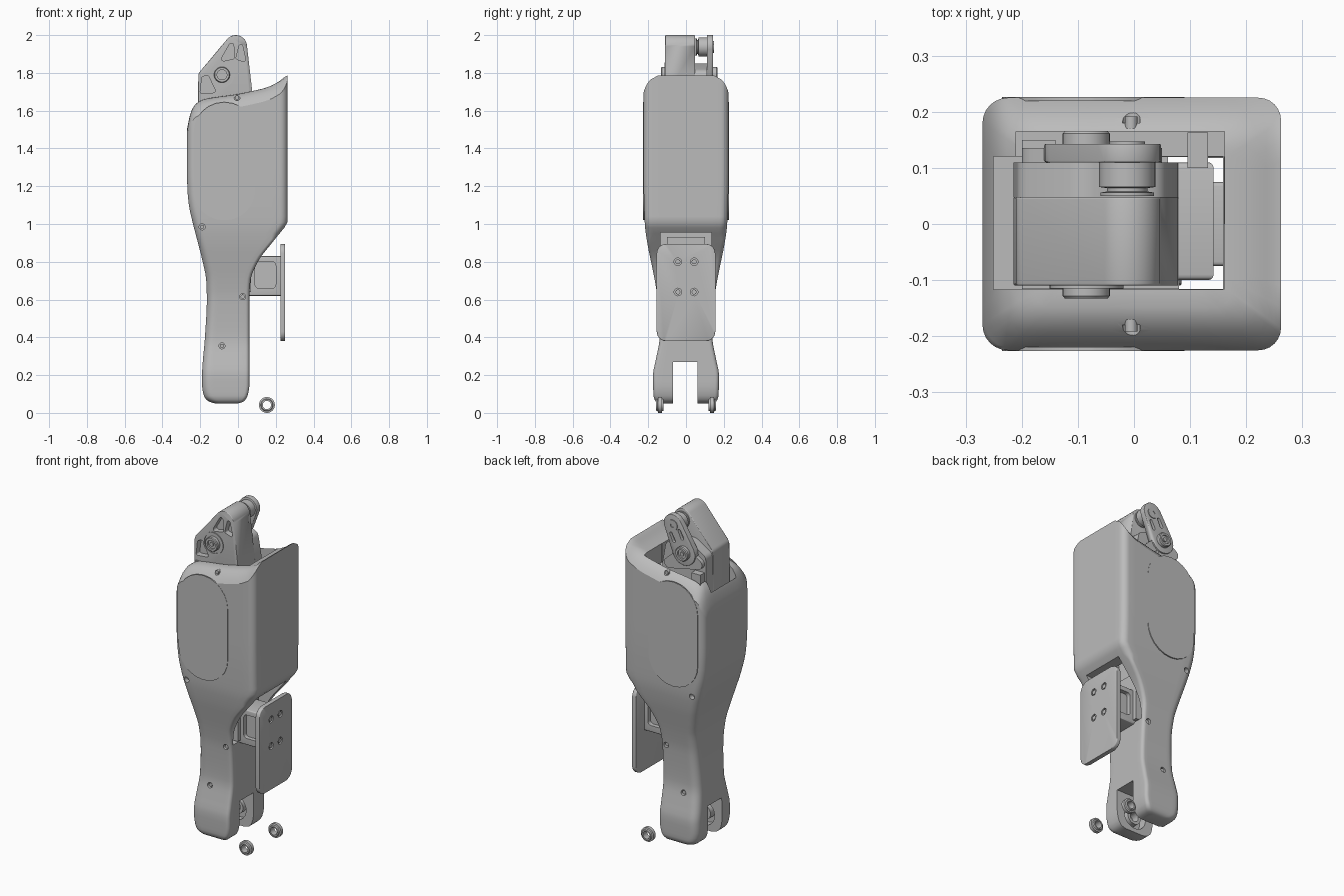
import bpy, bmesh, math
from mathutils.geometry import convex_hull_2d

if "Cube" in bpy.data.objects:
    bpy.data.objects.remove(bpy.data.objects["Cube"])

grey = bpy.data.materials.new("plain_grey")
grey.use_nodes = True
grey.diffuse_color = (0.5, 0.5, 0.5, 1)
grey.node_tree.nodes["Principled BSDF"].inputs["Base Color"].default_value = (0.5, 0.5, 0.5, 1)


def finish(name, bm):
    bmesh.ops.remove_doubles(bm, verts=bm.verts, dist=1e-5)
    bmesh.ops.recalc_face_normals(bm, faces=bm.faces)
    mesh = bpy.data.meshes.new(name)
    bm.to_mesh(mesh)
    bm.free()
    mesh.materials.append(grey)
    obj = bpy.data.objects.new(name, mesh)
    bpy.context.collection.objects.link(obj)
    return obj


def bridge(bm, rings, closed=False):
    pairs = list(zip(rings, rings[1:]))
    if closed:
        pairs.append((rings[-1], rings[0]))
    for a, b in pairs:
        n = len(a)
        for i in range(n):
            j = (i + 1) % n
            bm.faces.new((a[i], a[j], b[j], b[i]))


def prism(name, circles, lo, hi, axis="y", bevel=0):
    """Convex hull of circles (u, v, radius), extruded along an axis."""
    pts = []
    for u, v, r in circles:
        for k in range(24 if r else 1):
            a = math.tau * k / 24
            pts.append((u + r * math.cos(a), v + r * math.sin(a)))
    outline = [pts[i] for i in convex_hull_2d(pts)]
    place = (lambda u, v, d: (u, d, v)) if axis == "y" else (lambda u, v, d: (d, u, v))
    bm = bmesh.new()
    rings = [[bm.verts.new(place(u, v, d)) for u, v in outline] for d in (lo, hi)]
    bridge(bm, rings)
    caps = [bm.faces.new(r) for r in rings]
    if bevel:
        rim = list({e for f in caps for e in f.edges})
        bmesh.ops.bevel(bm, geom=rim, offset=bevel, segments=3, affect="EDGES", profile=0.5)
    return finish(name, bm)


def box(name, x, y, z, bevel=0):
    return prism(name, [(u, v, 0) for u in x for v in z], *y, bevel=bevel)


def rounded(u, v, r):
    """Corner circles of a rounded rectangle."""
    return [(a, b, r) for a in (u[0] + r, u[1] - r) for b in (v[0] + r, v[1] - r)]


def lathe(name, x, z, profile, ring=False):
    """Spin (radius, y) points about an axis parallel to y."""
    bm = bmesh.new()
    n = 32
    rings = [[bm.verts.new((x + r * math.cos(math.tau * k / n), y, z + r * math.sin(math.tau * k / n)))
              for k in range(n)] for r, y in profile]
    bridge(bm, rings, ring)
    if not ring:
        bm.faces.new(rings[0])
        bm.faces.new(rings[-1])
    return finish(name, bm)


def cut(obj, *cutters):
    for c in cutters:
        c.hide_render = True
        mod = obj.modifiers.new("cut", "BOOLEAN")
        mod.operation, mod.solver, mod.object = "DIFFERENCE", "EXACT", c
        with bpy.context.temp_override(object=obj, active_object=obj):
            bpy.ops.object.modifier_apply(modifier=mod.name)
        bpy.data.objects.remove(c)


def smooth_curve(table):
    """Monotone cubic through rows of (t, value)."""
    t, v = zip(*table)
    s = [(v[i + 1] - v[i]) / (t[i + 1] - t[i]) for i in range(len(t) - 1)]
    m = [s[0]] + [2 * a * b / (a + b) if a * b > 0 else 0 for a, b in zip(s, s[1:])] + [s[-1]]

    def value(q):
        q = min(max(q, t[0]), t[-1])
        i = max(k for k in range(len(s)) if t[k] <= q)
        h = t[i + 1] - t[i]
        p = (q - t[i]) / h
        return (v[i] * (1 + 2 * p) * (1 - p) ** 2 + v[i + 1] * p * p * (3 - 2 * p)
                + h * (m[i] * p * (1 - p) ** 2 - m[i + 1] * p * p * (1 - p)))
    return value


# Shell outline: left edge, right edge, half depth by height, and the top rim
LEFT = smooth_curve([(.05, -.12), (.06, -.155), (.09, -.18), (.14, -.19), (.2, -.19), (.4, -.175),
                     (.6, -.165), (.7, -.168), (.8, -.187), (.9, -.212), (1, -.238), (1.1, -.26), (1.2, -.27)])
RIGHT = smooth_curve([(.05, 0), (.06, .03), (.09, .05), (.14, .06), (.6, .06), (.7, .066), (.8, .105),
                      (.9, .18), (.98, .245), (1, .262), (1.2, .262)])
DEPTH = smooth_curve([(.05, .14), (.06, .16), (.09, .172), (.2, .175), (.28, .16), (.4, .14), (.6, .15),
                      (.7, .165), (.8, .185), (.9, .205), (1, .218), (1.2, .225)])
RIM = smooth_curve([(-.27, 1.5), (-.255, 1.575), (-.23, 1.63), (-.18, 1.66), (0, 1.688),
                    (.08, 1.705), (.15, 1.722), (.21, 1.75), (.25, 1.78), (.265, 1.788)])


def top(x, y):
    return RIM(x) - .07 * max(0, (abs(y) - .14) / .085) ** 2


def section(z):
    """Rounded rectangle with finely divided sides."""
    l, r, w = LEFT(z), RIGHT(z), DEPTH(z)
    rr = .02 if z < .95 else .04
    rl = .045
    corners = [(r - rr, w - rr, rr, 0), (l + rl, w - rl, rl, 1),
               (l + rl, rl - w, rl, 2), (r - rr, rr - w, rr, 3)]
    pts = []
    for i, (cx, cy, rad, q) in enumerate(corners):
        arc = [(cx + rad * math.cos(a), cy + rad * math.sin(a))
               for a in (math.pi / 2 * (q + k / 6) for k in range(7))]
        nx, ny, nr, nq = corners[(i + 1) % 4]
        a = math.pi / 2 * nq
        end, start = arc[-1], (nx + nr * math.cos(a), ny + nr * math.sin(a))
        pts += arc + [tuple(e + (s - e) * k / 10 for e, s in zip(end, start)) for k in range(1, 10)]
    return pts


# Shell: lofted leg, then a warped upper part closed over the rim
bm = bmesh.new()
levels = [.05, .055, .06, .07, .08, .09, .11, .14] + [.17 + .03 * k for k in range(34)]
rings = [[bm.verts.new((x, y, z)) for x, y in section(z)] for z in levels]
base = 1.2
upper = section(base)
for s in (.15, .3, .45, .6, .75, .88, .95, 1):
    rings.append([bm.verts.new((x, y, base + s * (top(x, y) - base))) for x, y in upper])
for f in (.98, .95, .9, .84, .76, .66, .54, .4, .2):
    rings.append([bm.verts.new((x * f, y * f, top(x * f, y * f))) for x, y in upper])
bridge(bm, rings)
bm.faces.new(rings[0])
bm.faces.new(rings[-1])
shell = finish("leg_shell", bm)

# Openings in the shell: top well, rear recess, fork slot and hub pockets
cut(shell,
    box("well", (-.25, .16), (-.117, .12), (1.25, 2.2)),
    box("well_side", (-.21, .161), (0, .165), (1.3, 2.2)),
    box("channel", (.01, .159), (-.116, .119), (.75, 1.4)),
    box("recess", (0, .4), (-.135, .135), (.63, .955)),
    box("fork_slot", (-.5, .5), (-.07, .062), (-.1, .27)),
    prism("hub_pocket", [(-.065, .15, .075)], -.12, .11))

# Screws sunk into both sides of the shell
for x, z, y in [(-.005, 1.67, .2), (-.19, .985, .2), (.025, .615, .15), (-.085, .355, .147)]:
    for side in (-1, 1):
        lo, hi = sorted((side * (y - .02), side * (y + .1)))
        cut(shell, prism("screw_hole", [(x, z, .016)], lo, hi))
        lo, hi = sorted((side * (y - .03), side * (y - .008)))
        prism("shell_screw", [(x, z, .011)], lo, hi)

# Flat side pads, fork hubs and loose rollers
for side in (-1, 1):
    lo, hi = sorted((side * .219, side * .2265))
    prism("side_pad", rounded((-.235, .09), (1.02, 1.645), .16), lo, hi)
    inner, outer = side * .075, side * .125
    lathe("fork_hub", -.065, .15, [(.028, inner), (.045, inner), (.045, outer), (.028, outer)], True)
    c = side * .138
    lathe("roller", .153, .042, [(.022, c - .02), (.03, c - .02), (.033, c - .012), (.042, c - .01),
                                 (.042, c + .01), (.033, c + .012), (.03, c + .02), (.022, c + .02)], True)

# Rear mount and foot plate
mount = box("plate_mount", (-.01, .23), (-.075, .075), (.62, .83), bevel=.008)
cut(mount, *[prism("mount_pocket", rounded((.09, .2), (.66, .8), .02), *sorted((s * .05, s * .1)))
             for s in (-1, 1)])
box("mount_base", (-.01, .07), (-.1, .1), (.64, .93))
plate = prism("rear_plate", rounded((-.155, .155), (.38, .895), .05), .224, .25, "x", .005)
for y in (-.043, .043):
    for z in (.64, .8):
        cut(plate, prism("plate_hole", [(y, z, .02)], .24, .3, "x"))
        prism("plate_screw", [(y, z, .013)], .235, .248, "x")

# Upper link with lightening pockets
foot = [(-.215, 1.45, 0), (.085, 1.45, 0), (.078, 1.68, 0)]
link = prism("upper_link", foot + [(-.012, 1.94, .06), (-.177, 1.785, .033)], -.11, .048, bevel=.004)
pockets = [[(-.075, 1.875, .012), (-.035, 1.945, .012), (-.03, 1.885, .012)],
           [(.015, 1.94, .01), (.03, 1.87, .01), (0, 1.88, .01)],
           [(-.18, 1.77, .012), (-.165, 1.775, .012), (-.19, 1.7, .01), (-.13, 1.705, .01)]]
cut(link, *[prism("link_pocket", p, -.2, -.075) for p in pockets])
prism("link_back", foot + [(-.175, 1.765, .033), (-.085, 1.79, .06), (.02, 1.78, .04)], .047, .11)

# Rear rocker arm, pulley and pivot axle
arm = prism("rocker_arm", [(-.012, 1.94, .06), (-.085, 1.79, .075)], .11, .143, bevel=.003)
cut(arm, *[prism("arm_pocket", [(x, z, .01), (x + .02, z + .04, .008)], .125, .2)
           for x, z in ((-.075, 1.875), (-.02, 1.845))])
prism("rocker_brace", [(-.17, 1.74, .03), (-.085, 1.77, .05), (.02, 1.7, .03)], .108, .135)
lathe("pulley", -.012, 1.937, [(.048, .05), (.048, .056), (.036, .058), (.036, .064), (.05, .066), (.05, .112)])
lathe("pulley_cap", -.012, 1.937, [(.032, .14), (.032, .147), (.012, .147), (.012, .142)])
for side, y in ((-1, .108), (1, .141)):
    lathe("pivot_axle", -.085, 1.79, [(r, side * (y + d)) for r, d in
          ((.042, 0), (.042, .02), (.038, .025), (.026, .025), (.026, .015), (.012, .015), (.012, .022))])
lathe("pivot_ring", -.085, 1.79, [(.058, -.109), (.058, -.115), (.066, -.115), (.066, -.109)], True)

# Drive housing and brackets inside the well
box("drive_housing", (-.205, .142), (-.1, .11), (1.26, 1.63), bevel=.01)
box("drive_bracket", (.095, .132), (.1, .163), (1.31, 1.66))
box("side_bracket", (-.2, -.14), (.1, .15), (1.4, 1.69))
box("front_bracket", (-.2, .08), (-.116, -.1), (1.3, 1.66))

for obj in bpy.context.scene.objects:
    obj.select_set(obj.type == "MESH")
bpy.context.view_layer.objects.active = shell
bpy.ops.object.shade_smooth_by_angle(angle=math.radians(32))
